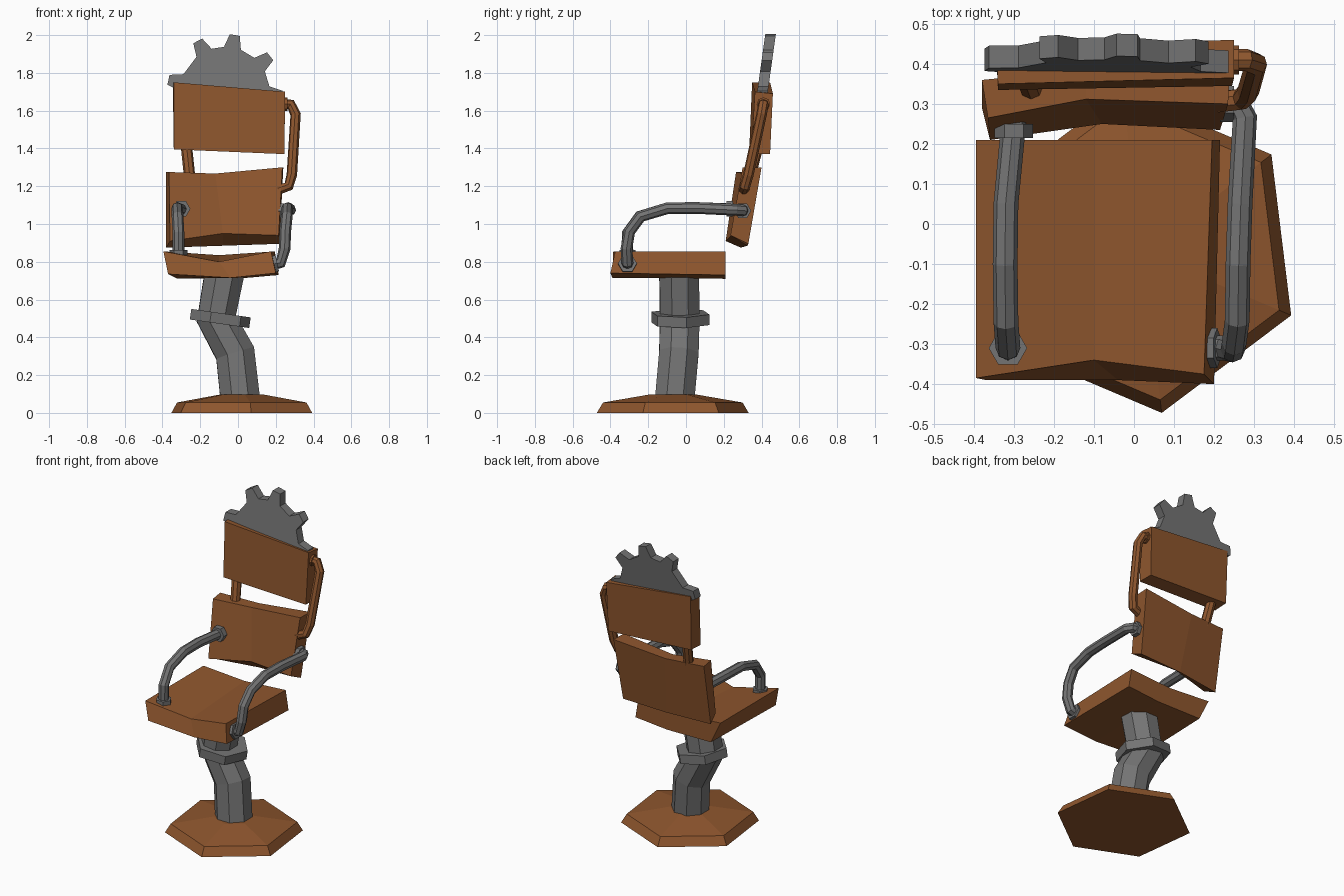
import bpy, bmesh, math
from mathutils import Vector

if "Cube" in bpy.data.objects:
    bpy.data.objects.remove(bpy.data.objects["Cube"])


def material(name, rgb):
    m = bpy.data.materials.new(name)
    m.diffuse_color = (*rgb, 1)
    m.use_nodes = True
    m.node_tree.nodes["Principled BSDF"].inputs["Base Color"].default_value = m.diffuse_color
    return m


BROWN = material("rusty brown", (0.275, 0.094, 0.027))
GREY = material("dull grey", (0.175, 0.175, 0.175))


def loft(name, rings, mat):
    """Bridge equal-length closed rings and cap both ends."""
    bm = bmesh.new()
    loops = [[bm.verts.new(p) for p in ring] for ring in rings]
    for a, b in zip(loops, loops[1:]):
        for i in range(len(a)):
            j = (i + 1) % len(a)
            bm.faces.new((a[i], a[j], b[j], b[i]))
    bm.faces.new(loops[0])
    bm.faces.new(loops[-1])
    bmesh.ops.recalc_face_normals(bm, faces=bm.faces[:])
    me = bpy.data.meshes.new(name)
    bm.to_mesh(me)
    bm.free()
    me.materials.append(mat)
    ob = bpy.data.objects.new(name, me)
    bpy.context.collection.objects.link(ob)
    return ob


def tube(name, path, r, sides, mat, turn=0.0):
    """Sweep a regular polygon along a path."""
    pts = [Vector(p) for p in path]
    rings, u = [], None
    for i, p in enumerate(pts):
        d_in = (p - pts[i - 1]).normalized() if i else Vector()
        d_out = (pts[i + 1] - p).normalized() if i + 1 < len(pts) else Vector()
        t = (d_in + d_out).normalized()
        if u is None:
            u = Vector((1, 0, 0)) if abs(t.x) < 0.8 else Vector((0, 1, 0))
        u = (u - t * u.dot(t)).normalized()
        v = t.cross(u)
        ang = [turn + 2 * math.pi * k / sides for k in range(sides)]
        rings.append([p + r * (math.cos(a) * u + math.sin(a) * v) for a in ang])
    return loft(name, rings, mat)


def hexagon(r, z):
    return [(0.02 + r * math.cos(math.radians(60 * k - 83)),
             -0.07 + r * math.sin(math.radians(60 * k - 83)), z) for k in range(6)]


# Hexagonal foot plate
loft("base", [hexagon(0.405, 0), hexagon(0.372, 0.055), hexagon(0.12, 0.098)], BROWN)

# Bent pedestal with collar
tube("pedestal", [(0.012, -0.06, 0.07), (-0.015, -0.038, 0.315),
                  (-0.115, -0.033, 0.5), (-0.07, -0.037, 0.75)],
     0.113, 8, GREY, math.pi / 8)
tube("pedestal_collar", [(-0.098, -0.03, 0.472), (-0.09, -0.03, 0.528)], 0.162, 6, GREY, 0.2)

# Slabs: cross-sections are front-bottom, front-top, back-top, back-bottom
loft("seat", [
    [(-.37, -.39, .735), (-.395, -.385, .855), (-.395, .21, .855), (-.325, .21, .712)],
    [(-.04, -.39, .715), (-.10, -.34, .80), (-.10, .21, .835), (-.01, .21, .71)],
    [(.20, -.40, .74), (.175, -.375, .855), (.195, .21, .855), (.215, .21, .73)]], BROWN)
loft("lower_backrest", [
    [(-.36, .21, .91), (-.365, .265, 1.275), (-.38, .36, 1.275), (-.38, .29, .875)],
    [(-.08, .25, .95), (-.12, .312, 1.267), (-.12, .385, 1.267), (-.08, .325, .885)],
    [(.215, .235, .94), (.235, .30, 1.30), (.24, .40, 1.30), (.22, .33, .895)]], BROWN)
loft("upper_backrest", [
    [(-.34, .335, 1.395), (-.34, .35, 1.75), (-.345, .445, 1.75), (-.34, .435, 1.40)],
    [(.245, .345, 1.37), (.25, .365, 1.70), (.25, .46, 1.69), (.245, .445, 1.37)]], BROWN)

# Cog wheel crown, its lower half hidden in the upper backrest
CX, CZ, ROOT, TIP = -0.07, 1.70, 0.238, 0.306
outline = []
for deg in (-4, 38, 80, 118, 168):
    for off, r in ((-11, ROOT), (-5, TIP), (5, TIP), (11, ROOT)):
        a = math.radians(deg + off)
        outline.append((CX + r * math.cos(a), CZ + r * math.sin(a)))
outline += [(-0.28, 1.62), (0.15, 1.60)]
loft("cog_crown", [[(x, 0.405 + s * 0.028 + 0.14 * (z - CZ), z) for x, z in outline]
                   for s in (-1, 1)], GREY)

# Armrests with hexagonal flanges
tube("left_armrest", [(-.315, -.31, .85), (-.315, -.31, .95), (-.32, -.245, 1.04),
                      (-.322, -.10, 1.083), (-.32, .05, 1.085), (-.30, .26, 1.077)],
     0.031, 8, GREY)
tube("left_seat_flange", [(-.315, -.31, .825), (-.315, -.31, .862)], 0.048, 6, GREY)
tube("left_back_flange", [(-.30, .215, 1.08), (-.30, .25, 1.08)], 0.048, 6, GREY)
tube("right_armrest", [(.18, -.31, .785), (.225, -.31, .795), (.247, -.315, .87),
                       (.25, -.30, .96), (.258, -.24, 1.04), (.26, -.10, 1.083),
                       (.265, .05, 1.085), (.277, .265, 1.075), (.26, .30, 1.072),
                       (.21, .305, 1.07)], 0.031, 8, GREY)
tube("right_seat_flange", [(.175, -.31, .785), (.208, -.31, .792)], 0.05, 6, GREY)
tube("right_back_flange", [(.215, .30, 1.07), (.25, .30, 1.07)], 0.045, 6, GREY)

# Pipes joining the two backrest panels
tube("left_back_pipe", [(-.255, .335, 1.24), (-.275, .385, 1.43)], 0.03, 8, BROWN)
tube("right_back_pipe", [(.23, .41, 1.635), (.28, .41, 1.633), (.305, .40, 1.58),
                         (.285, .33, 1.26), (.268, .312, 1.20), (.21, .305, 1.18)],
     0.028, 8, BROWN)
tube("right_pipe_collar", [(.24, .41, 1.635), (.262, .41, 1.635)], 0.036, 8, BROWN)
